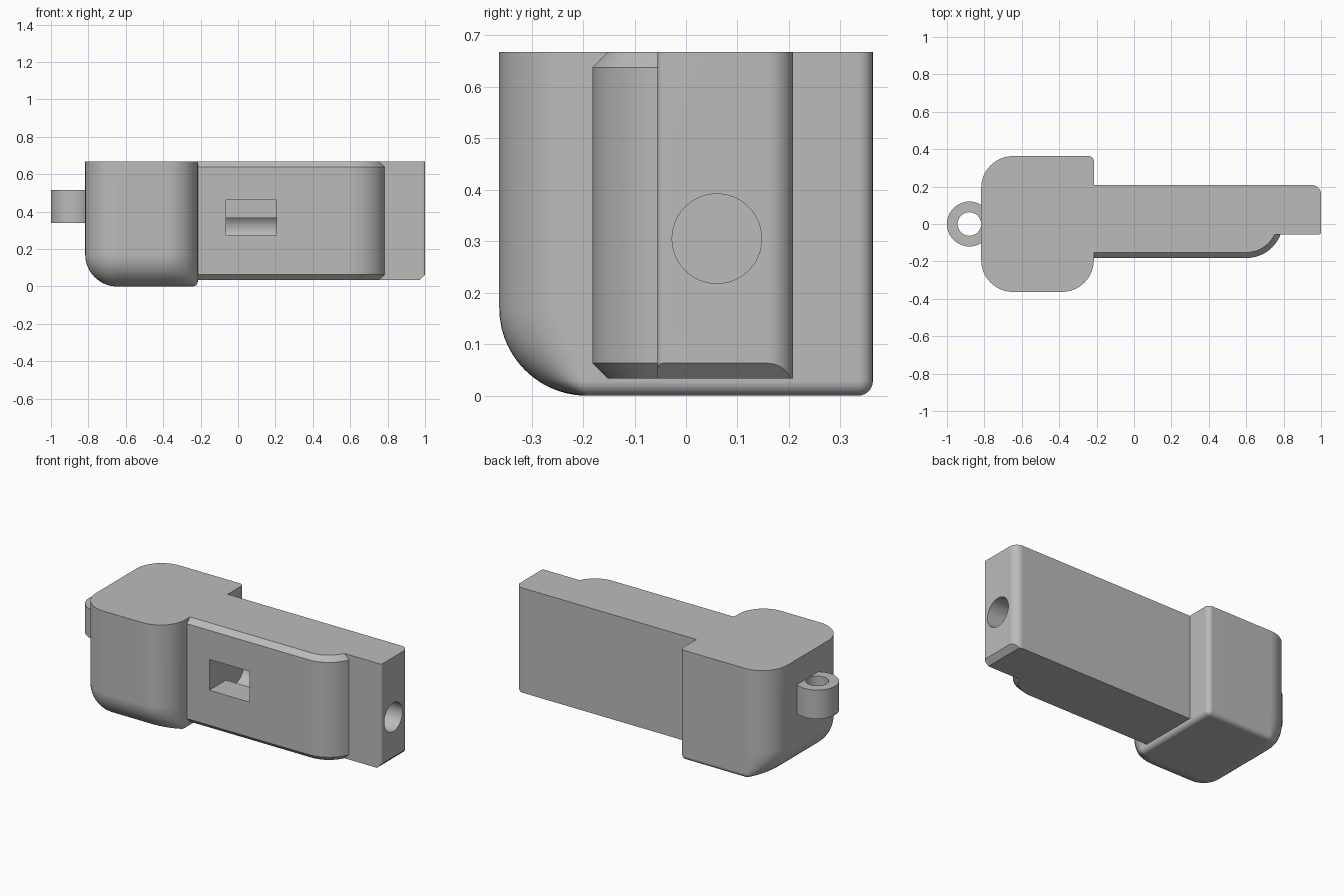
import bpy, bmesh, math

cube = bpy.data.objects.get("Cube")
if cube:
    bpy.data.objects.remove(cube, do_unlink=True)

grey = bpy.data.materials.new("plain_grey")
grey.use_nodes = True
COLOUR = (0.5, 0.5, 0.5, 1)
grey.diffuse_color = COLOUR
for node in grey.node_tree.nodes:
    if node.type == 'BSDF_PRINCIPLED':
        node.inputs["Base Color"].default_value = COLOUR

TOP = 0.668


def finish(name, bm):
    bmesh.ops.remove_doubles(bm, verts=bm.verts, dist=1e-5)
    bmesh.ops.recalc_face_normals(bm, faces=bm.faces)
    mesh = bpy.data.meshes.new(name)
    bm.to_mesh(mesh)
    bm.free()
    mesh.materials.append(grey)
    obj = bpy.data.objects.new(name, mesh)
    bpy.context.collection.objects.link(obj)
    return obj


def loft(rings, closed=False):
    """Skin matching loops of points, capped unless the stack is closed."""
    bm = bmesh.new()
    loops = [[bm.verts.new(p) for p in ring] for ring in rings]
    n = len(loops[0])
    pairs = list(zip(loops, loops[1:]))
    if closed:
        pairs.append((loops[-1], loops[0]))
    else:
        bm.faces.new(loops[0][::-1])
        bm.faces.new(loops[-1])
    for low, high in pairs:
        for i in range(n):
            j = (i + 1) % n
            bm.faces.new((low[i], low[j], high[j], high[i]))
    return bm


def arc(cx, cy, rx, ry, start, end, steps=14):
    angles = [math.radians(start + (end - start) * i / steps) for i in range(steps + 1)]
    return [(cx + rx * math.cos(a), cy + ry * math.sin(a)) for a in angles]


def select_only(obj):
    bpy.ops.object.select_all(action='DESELECT')
    obj.select_set(True)
    bpy.context.view_layer.objects.active = obj


def combine(obj, other, operation):
    mod = obj.modifiers.new(operation.lower(), 'BOOLEAN')
    mod.operation, mod.object, mod.solver = operation, other, 'EXACT'
    select_only(obj)
    bpy.ops.object.modifier_apply(modifier=mod.name)
    bpy.data.objects.remove(other, do_unlink=True)


def smooth(obj):
    select_only(obj)
    bpy.ops.object.shade_smooth_by_angle(angle=math.radians(30))
    mod = obj.modifiers.new("even_shading", 'WEIGHTED_NORMAL')
    mod.keep_sharp = True


# Head block: large rounding on the left and front, small on the right and back
BIG, SMALL = 0.17, 0.028
X0, X1, Y0, Y1 = -0.817, -0.215, -0.363, 0.363


def inset(z, r):
    return r - math.sqrt(r * r - (r - z) ** 2) if z < r else 0


def head_ring(z):
    a, b = BIG - inset(z, BIG), inset(z, SMALL)
    pts = arc(X0 + BIG, Y0 + BIG, a, a, 180, 270)
    pts += arc(X1 - BIG, Y0 + BIG, BIG - b, a, 270, 360)
    pts += arc(X1 - SMALL, Y1 - SMALL, SMALL - b, SMALL - b, 0, 90)
    pts += arc(X0 + BIG, Y1 - BIG, a, BIG - b, 90, 180)
    return [(x, y, z) for x, y in pts]


quarter = [1 - math.sin(math.radians(90 * i / 14)) for i in range(15)]
levels = sorted({round(r * q, 5) for r in (BIG, SMALL) for q in quarter} | {TOP})
body = finish("body", loft([head_ring(z) for z in levels]))

# Arm: long bar with a raised front panel chamfered along its top and bottom
BASE, CHAMFER, STEP, BACK = 0.033, 0.03, -0.055, 0.208
LEFT = X1 - 0.1


def arm_ring(z, cut):
    cx, cy, r = 0.6, 0.015, 0.197 - cut
    stop = math.degrees(math.asin((STEP - cy) / r))
    pts = [(LEFT, cy - r)] + arc(cx, cy, r, r, -90, stop)
    pts += arc(0.99, STEP + 0.01, 0.01, 0.01, -90, 0, 5)
    pts += arc(0.95, BACK - 0.05, 0.05, 0.05, 0, 90)
    pts.append((LEFT, BACK))
    return [(x, y, z) for x, y in pts]


bm = loft([arm_ring(BASE, CHAMFER), arm_ring(BASE + CHAMFER, 0),
           arm_ring(TOP - CHAMFER, 0), arm_ring(TOP, CHAMFER)])
# Slope off the lower edge of the far end
bmesh.ops.bisect_plane(bm, geom=bm.verts[:] + bm.edges[:] + bm.faces[:],
                       plane_co=(1, 0, BASE + CHAMFER), plane_no=(1, 0, -1),
                       clear_outer=True)
bmesh.ops.holes_fill(bm, edges=[e for e in bm.edges if e.is_boundary], sides=0)
arm = finish("arm", bm)

# Window in the panel, opening into a round bore from the far end
WIN0, WIN1 = -0.065, 0.205
window = finish("window_cutter", loft([
    [(x, y, z) for x, y in ((WIN0, -0.3), (WIN1, -0.3), (WIN1, -0.003), (WIN0, -0.003))]
    for z in (0.275, 0.462)]))
bore = finish("bore_cutter", loft([
    [(x, y, z) for y, z in arc(0.06, 0.305, 0.087, 0.087, 0, 360, 48)[:-1]]
    for x in (WIN0, 1.1)]))
for cutter in (window, bore):
    cutter.hide_render = True
    combine(arm, cutter, 'DIFFERENCE')
combine(body, arm, 'UNION')
smooth(body)

# Ring on the left end for a cord
OUTER, INNER = 0.12, 0.063
ring = finish("cord_ring", loft([
    [(x, y, z) for x, y in arc(-0.88, 0, r, r, 0, 360, 48)[:-1]]
    for r, z in ((OUTER, 0.34), (OUTER, 0.515), (INNER, 0.515), (INNER, 0.34))],
    closed=True))
smooth(ring)
